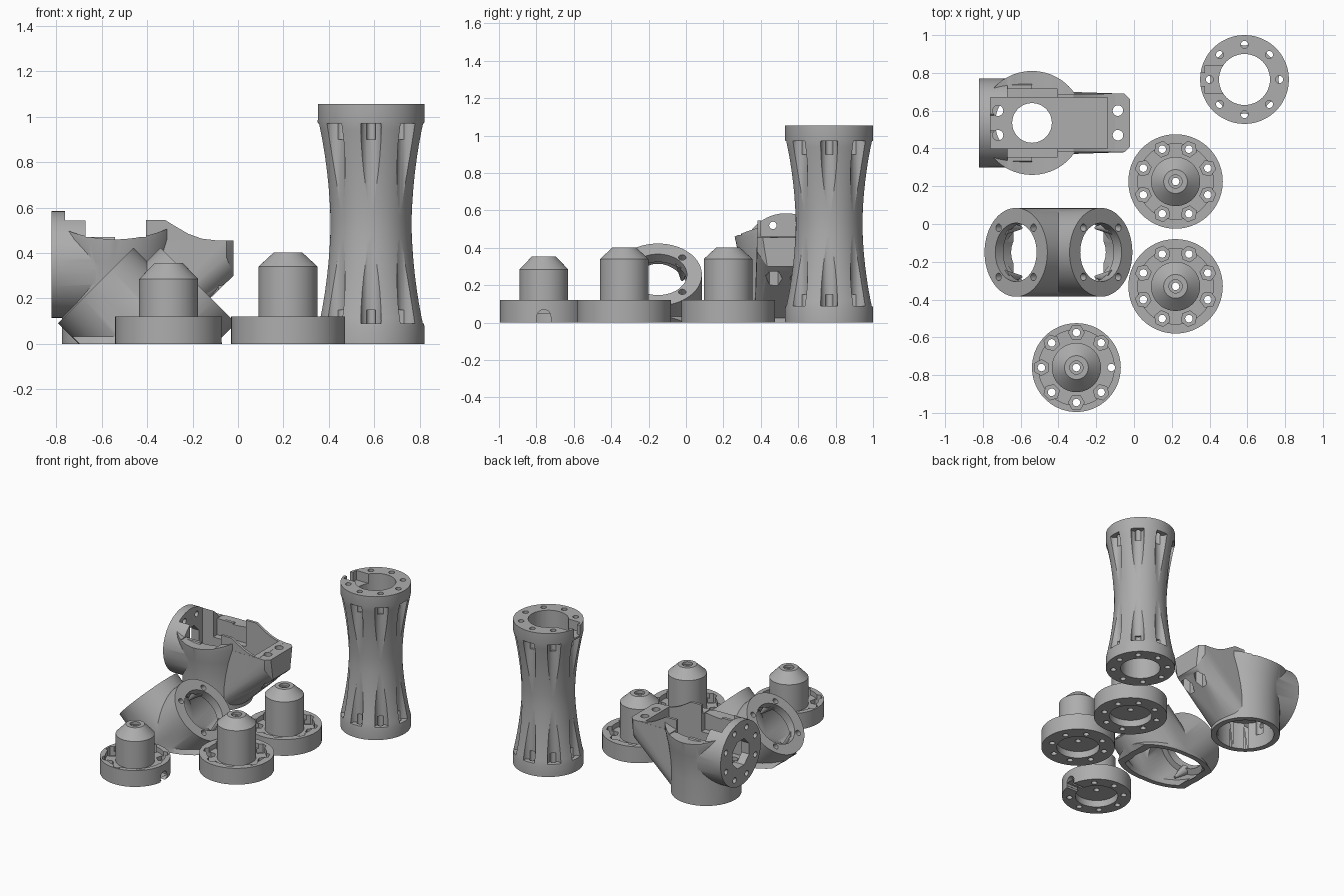
import bpy, bmesh
from math import pi, cos, sin, radians
from mathutils import Matrix, Vector

if "Cube" in bpy.data.objects:
    bpy.data.objects.remove(bpy.data.objects["Cube"])

grey = bpy.data.materials.new("plain grey")
grey.use_nodes = True
grey.diffuse_color = (0.42, 0.42, 0.42, 1)
grey.node_tree.nodes["Principled BSDF"].inputs["Base Color"].default_value = (0.42, 0.42, 0.42, 1)

ID = Matrix.Identity(4)
ALONG_X = Matrix.Rotation(pi / 2, 4, 'Y')
ALONG_Y = Matrix.Rotation(pi / 2, 4, 'X')


# ---- shape helpers, each adds a closed solid to a bmesh ----
def cone(bm, r1, r2, z0, z1, x=0, y=0, n=48, turn=0, frame=ID):
    m = frame @ Matrix.Translation((x, y, (z0 + z1) / 2)) @ Matrix.Rotation(turn, 4, 'Z')
    bmesh.ops.create_cone(bm, cap_ends=True, segments=n, radius1=r1, radius2=r2,
                          depth=z1 - z0, matrix=m)


def cyl(bm, r, z0, z1, **kw):
    cone(bm, r, r, z0, z1, **kw)


def box(bm, x0, x1, y0, y1, z0, z1):
    m = Matrix.Translation(((x0 + x1) / 2, (y0 + y1) / 2, (z0 + z1) / 2))
    bmesh.ops.create_cube(bm, size=1, matrix=m @ Matrix.Diagonal((x1 - x0, y1 - y0, z1 - z0, 1)))


def lathe(bm, profile, n=72):
    vs = [bm.verts.new((r, 0, z)) for r, z in profile]
    es = [bm.edges.new(p) for p in zip(vs, vs[1:])]
    bmesh.ops.spin(bm, geom=vs + es, axis=(0, 0, 1), cent=(0, 0, 0), angle=2 * pi, steps=n)
    bmesh.ops.remove_doubles(bm, verts=bm.verts[:], dist=1e-5)


def prism(bm, outline, half):
    face = bm.faces.new([bm.verts.new((x, -half, z)) for x, z in outline])
    new = bmesh.ops.extrude_face_region(bm, geom=[face])["geom"]
    bmesh.ops.translate(bm, vec=(0, 2 * half, 0),
                        verts=[v for v in new if isinstance(v, bmesh.types.BMVert)])


def hull(bm, points):
    out = bmesh.ops.convex_hull(bm, input=[bm.verts.new(p) for p in points])
    loose = {v for v in out["geom_interior"] + out["geom_unused"] if isinstance(v, bmesh.types.BMVert)}
    bmesh.ops.delete(bm, geom=list(loose), context='VERTS')


def ring(count, radius, offset=0.0):
    for i in range(count):
        a = 2 * pi * i / count + offset
        yield a, radius * cos(a), radius * sin(a)


def make(name, bm):
    bmesh.ops.recalc_face_normals(bm, faces=bm.faces[:])
    mesh = bpy.data.meshes.new(name)
    bm.to_mesh(mesh)
    bm.free()
    mesh.materials.append(grey)
    obj = bpy.data.objects.new(name, mesh)
    bpy.context.scene.collection.objects.link(obj)
    return obj


def combine(obj, bm, op='DIFFERENCE'):
    tool = make("tool", bm)
    tool.hide_render = True
    mod = obj.modifiers.new("bool", 'BOOLEAN')
    mod.operation, mod.solver, mod.use_self, mod.object = op, 'EXACT', True, tool
    bpy.context.view_layer.update()
    mesh = bpy.data.meshes.new_from_object(obj.evaluated_get(bpy.context.evaluated_depsgraph_get()))
    obj.modifiers.clear()
    obj.data = mesh
    bpy.data.objects.remove(tool)


def finish(obj, x, y):
    obj.location = (x, y, 0)
    bpy.ops.object.select_all(action='DESELECT')
    obj.select_set(True)
    bpy.context.view_layer.objects.active = obj
    bpy.ops.object.shade_smooth_by_angle(angle=radians(28))


# ---- waisted column with flutes, bore, bolt holes and cable notch ----
H = 1.055
profile = [(0, 0), (0.235, 0)]
for i in range(25):
    t = i / 12 - 1
    profile.append((0.178 + 0.057 * abs(t) ** 1.7, H / 2 + t * 0.45))
bm = bmesh.new()
lathe(bm, profile + [(0.235, H), (0, H)])
column = make("column", bm)
bm = bmesh.new()
cyl(bm, 0.135, -0.1, H + 0.1)
for a, x, y in ring(8, 1):
    cyl(bm, 0.045, 0.09, 0.97, x=0.225 * x, y=0.225 * y, n=24)
combine(column, bm)
bm = bmesh.new()
for a, x, y in ring(8, 0.185):
    for z in (-0.1, 0.9):
        cyl(bm, 0.02, z, z + 0.25, x=x, y=y, n=16)
combine(column, bm)
bm = bmesh.new()
box(bm, -0.21, -0.1, -0.075, 0.075, H - 0.07, H + 0.1)
box(bm, -0.3, -0.2, -0.035, 0.035, H - 0.07, H + 0.1)
combine(column, bm)
finish(column, 0.585, 0.765)


# ---- round hubs with a coned boss, trough, nut pockets and hollow base ----
def hub(name, x0, y0, r, z_boss, z_top, offset, notch):
    bm = bmesh.new()
    lathe(bm, [(0, 0), (r, 0), (r, 0.12), (0.2, 0.12), (0.2, 0.085), (0.13, 0.085),
               (0.13, z_boss), (0.063, z_top), (0, z_top)])
    obj = make(name, bm)
    bm = bmesh.new()
    cyl(bm, 0.145, -0.1, 0.05)
    for a, x, y in ring(8, 0.185, offset):
        if not (notch and a == 0):
            cyl(bm, 0.042, 0.055, 0.2, x=x, y=y, n=6, turn=a)
    cyl(bm, 0.035, z_top - 0.02, z_top + 0.1, n=24)
    combine(obj, bm)
    bm = bmesh.new()
    for a, x, y in ring(8, 0.185, offset):
        cyl(bm, 0.02, -0.1, 0.3, x=x, y=y, n=16)
    cyl(bm, 0.02, -0.1, z_top + 0.1, n=20)
    combine(obj, bm)
    if notch:
        bm = bmesh.new()
        box(bm, 0.1, 0.3, -0.037, 0.037, -0.1, 0.033)
        cyl(bm, 0.037, 0.1, 0.3, x=-0.033, n=24, frame=ALONG_X)
        combine(obj, bm)
    finish(obj, x0, y0)


hub("small_hub", -0.305, -0.76, 0.235, 0.285, 0.355, 0, True)
hub("front_hub", 0.22, -0.33, 0.25, 0.34, 0.402, pi / 8, False)
hub("back_hub", 0.22, 0.225, 0.25, 0.34, 0.402, pi / 8, False)

# ---- elbow: two hollow pipes meeting at a right angle, cut flat below ----
frames = [Matrix.Translation((s * 0.225, 0, 0.257)) @ Matrix.Rotation(s * pi / 4, 4, 'Y')
          for s in (-1, 1)]
bm = bmesh.new()
cyl(bm, 0.235, -0.55, 0, n=72, frame=frames[0])
elbow = make("elbow", bm)
bm = bmesh.new()
cyl(bm, 0.235, -0.55, 0, n=72, frame=frames[1])
combine(elbow, bm, 'UNION')
bm = bmesh.new()
for f in frames:
    cyl(bm, 0.2, -0.51, -0.06, frame=f)
    cyl(bm, 0.155, -0.2, 0.1, frame=f)
combine(elbow, bm)
bm = bmesh.new()
for f in frames:
    for a, x, y in ring(4, 0.184, pi / 4):
        cone(bm, 0.008, 0.038, -0.17, -0.04, x=x, y=y, n=16, frame=f)
combine(elbow, bm, 'UNION')
bm = bmesh.new()
box(bm, -1, 1, -1, 1, -1, 0)
for f in frames:
    for a, x, y in ring(4, 0.184, pi / 4):
        cyl(bm, 0.02, -0.09, 0.1, x=x, y=y, n=16, frame=f)
combine(elbow, bm)
finish(elbow, -0.4, -0.15)

# ---- housing: upright barrel, side pipe and sloping tray ----
bm = bmesh.new()
lathe(bm, [(0, 0), (0.235, 0), (0.235, 0.18), (0.24, 0.26), (0.253, 0.36),
           (0.275, 0.46), (0.275, 0.52), (0, 0.52)])
housing = make("housing", bm)
bm = bmesh.new()
cyl(bm, 0.59, -1, 1, y=1.05, n=160, frame=ALONG_Y)
combine(housing, bm)
bm = bmesh.new()
cyl(bm, 0.235, -0.28, 0, x=-0.35, n=72, frame=ALONG_X)
combine(housing, bm, 'UNION')
points = [(0.04 + x, y, 0) for a, x, y in ring(32, 0.17)]
for s in (-1, 1):
    points += [(0.52, s * 0.1, 0.3), (0.52, s * 0.125, 0.455), (0.49, s * 0.155, 0.38),
               (0.49, s * 0.155, 0.455), (0.04, s * 0.155, 0.455)]
bm = bmesh.new()
hull(bm, points)
combine(housing, bm, 'UNION')
bm = bmesh.new()
prism(bm, [(0.05, 0.4), (0.45, 0.4), (0.44, 0.456), (0.38, 0.463), (0.32, 0.485),
           (0.26, 0.52), (0.22, 0.545), (0.05, 0.545)], 0.154)
combine(housing, bm, 'UNION')
# open top, pocket and hollow base
bm = bmesh.new()
box(bm, -0.22, 0.3, -0.5, 0.5, 0.545, 0.9)
box(bm, -0.13, 0.135, -0.5, 0.5, 0.47, 0.8)
combine(housing, bm)
bm = bmesh.new()
box(bm, -0.22, 0.4, -0.135, 0.135, 0.26, 0.95)
box(bm, -0.13, 0.135, -0.18, 0.18, 0.35, 0.9)
combine(housing, bm)
bm = bmesh.new()
cyl(bm, 0.195, -0.1, 0.2)
cyl(bm, 0.105, 0.1, 0.4)
combine(housing, bm)
# pipe end opening, bolt holes and nut pockets
bm = bmesh.new()
cyl(bm, 0.105, -0.4, -0.2, x=-0.35, n=8, turn=pi / 8, frame=ALONG_X)
for a, x, y in ring(8, 0.184, pi / 8):
    cyl(bm, 0.02, -0.4, -0.2, x=x - 0.35, y=y, n=16, frame=ALONG_X)
for y in (-0.065, 0.065):
    cyl(bm, 0.028, 0.1, 0.35, x=-0.18, y=y, n=20)
    cyl(bm, 0.028, 0.1, 0.6, x=0.455, y=y, n=20)
    cyl(bm, 0.045, 0.1, 0.36, x=0.455, y=y, n=6)
combine(housing, bm)
finish(housing, -0.54, 0.535)
